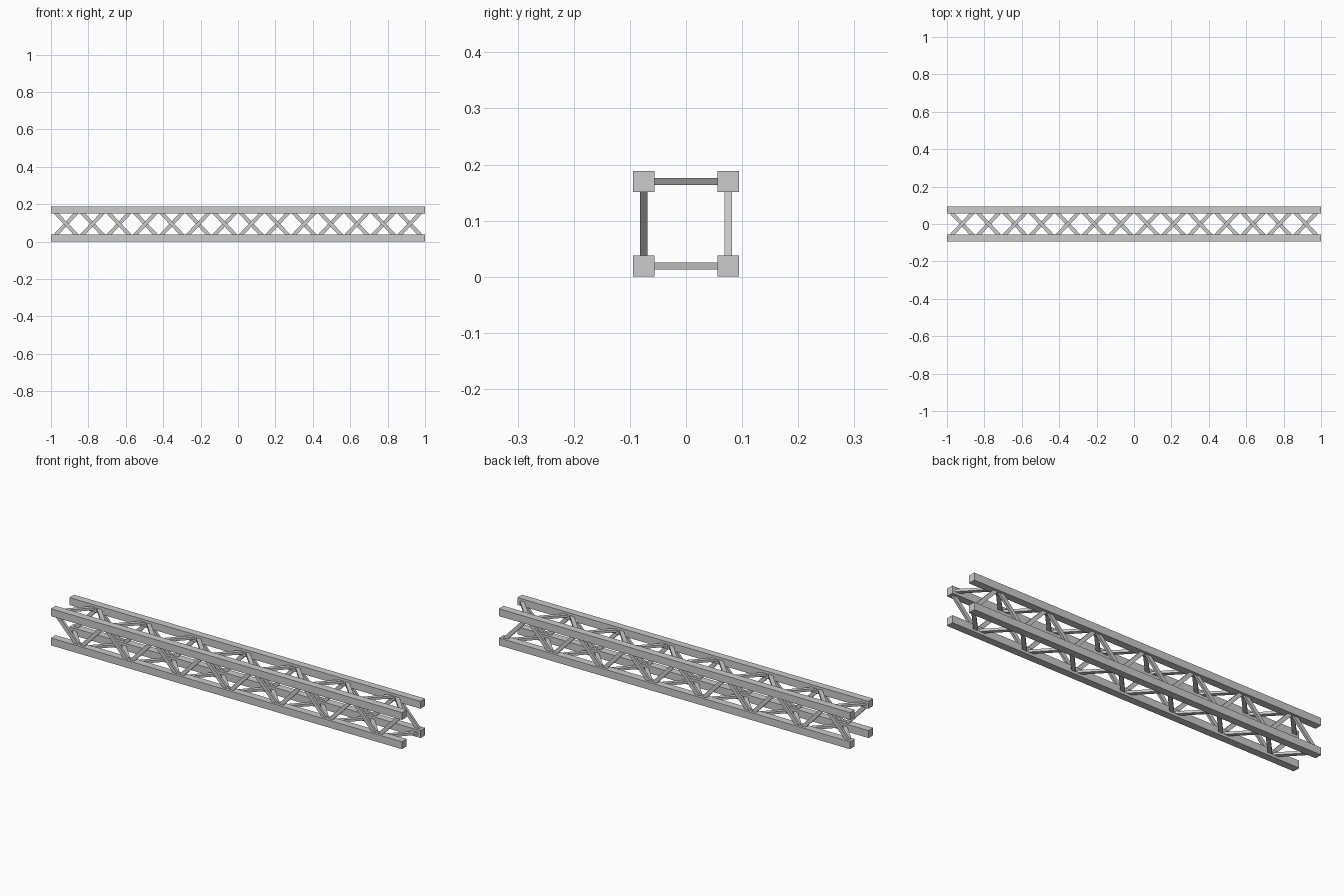
import bpy
from mathutils import Vector, Matrix

if "Cube" in bpy.data.objects:
    bpy.data.objects.remove(bpy.data.objects["Cube"])

LENGTH = 2.0
CHORD = 0.038          # square chord side
H = 0.0753             # chord centre offset from the truss axis
ZC = H + CHORD / 2     # height of the truss axis
BAYS = 14              # diagonals per face
THICK, WIDE = 0.0125, 0.02


def box(name, size, matrix):
    bpy.ops.mesh.primitive_cube_add(size=1)
    ob = bpy.context.object
    ob.name = name
    ob.data.transform(Matrix.Diagonal((*size, 1)))
    ob.matrix_world = matrix
    return ob


def brace(name, a, b, normal):
    # flat bar from a to b, thin along the face normal
    x = (b - a).normalized()
    y = normal.cross(x)
    rot = Matrix((x, y, normal)).transposed().to_4x4()
    box(name, ((b - a).length, WIDE, THICK),
        Matrix.Translation((a + b) / 2) @ rot)


# Four long chords
for y in (-H, H):
    for z in (-H, H):
        box("chord", (LENGTH, CHORD, CHORD), Matrix.Translation((0, y, ZC + z)))

# Zigzag bracing on each face: name, starting corner, other corner, normal
faces = [
    ("front_brace", (-H, H), (-H, -H), (0, -1, 0)),
    ("back_brace", (H, -H), (H, H), (0, 1, 0)),
    ("top_brace", (-H, H), (H, H), (0, 0, 1)),
    ("bottom_brace", (H, -H), (-H, -H), (0, 0, -1)),
]
# ends pulled in slightly so bars stay inside the chord ends
span = LENGTH - 0.02
for name, start, other, normal in faces:
    pts = []
    for i in range(BAYS + 1):
        y, z = start if i % 2 == 0 else other
        pts.append(Vector((-span / 2 + span * i / BAYS, y, ZC + z)))
    for a, b in zip(pts, pts[1:]):
        brace(name, a, b, Vector(normal))
